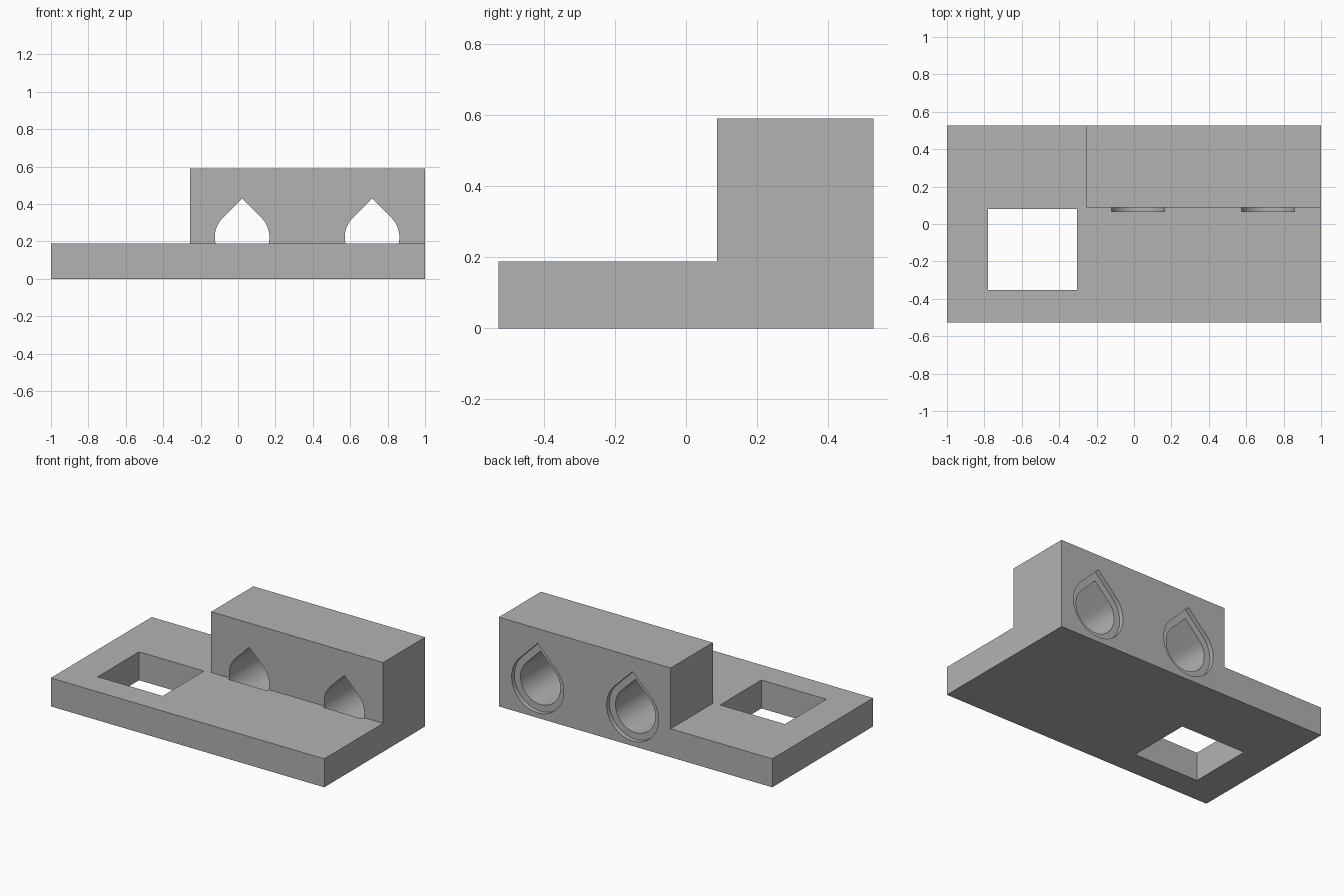
import bpy, bmesh, math

default = bpy.data.objects.get("Cube")
if default:
    bpy.data.objects.remove(default, do_unlink=True)

grey = bpy.data.materials.new("plain_grey")
grey.use_nodes = True
colour = (0.448, 0.448, 0.448, 1)
grey.diffuse_color = colour
grey.node_tree.nodes["Principled BSDF"].inputs["Base Color"].default_value = colour


def prism(name, outline, y0, y1):
    """Extrude an outline in the xz plane from y0 to y1."""
    bm = bmesh.new()
    face = bm.faces.new([bm.verts.new((x, y0, z)) for x, z in outline])
    ext = bmesh.ops.extrude_face_region(bm, geom=[face])
    moved = [v for v in ext["geom"] if isinstance(v, bmesh.types.BMVert)]
    bmesh.ops.translate(bm, verts=moved, vec=(0, y1 - y0, 0))
    bmesh.ops.recalc_face_normals(bm, faces=bm.faces)
    mesh = bpy.data.meshes.new(name)
    bm.to_mesh(mesh)
    bm.free()
    mesh.materials.append(grey)
    ob = bpy.data.objects.new(name, mesh)
    bpy.context.collection.objects.link(ob)
    return ob


def rect(x0, x1, z0, z1):
    return [(x0, z0), (x1, z0), (x1, z1), (x0, z1)]


def teardrop(cx, cz, r, steps=48):
    """Circle whose upper quarter is replaced by a right-angled point."""
    angles = [math.radians(135 + 270 * i / steps) for i in range(steps + 1)]
    arc = [(cx + r * math.cos(a), cz + r * math.sin(a)) for a in angles]
    return arc + [(cx, cz + r * math.sqrt(2))]


def combine(target, tool, operation):
    tool.hide_render = True
    mod = target.modifiers.new(operation.lower(), "BOOLEAN")
    mod.operation = operation
    mod.solver = "EXACT"
    mod.object = tool
    bpy.context.view_layer.objects.active = target
    bpy.ops.object.modifier_apply(modifier=mod.name)
    bpy.data.objects.remove(tool, do_unlink=True)


BACK, STEP, DECK = 0.527, 0.087, 0.188

# Stepped body: flat base plate with a raised block along the back
body = prism("bracket_body", [(-1, 0), (1, 0), (1, 0.59), (-0.257, 0.59),
                              (-0.257, DECK), (-1, DECK)], STEP, BACK)
combine(body, prism("front_plate", rect(-1, 1, 0, DECK), -BACK, STEP), "UNION")

# Square window through the plate
combine(body, prism("window_cutter", rect(-0.78, -0.305, -0.1, 0.3), -0.352, 0.08), "DIFFERENCE")

# Teardrop bores, each with a shallow wider recess at the back
for cx in (0.022, 0.717):
    combine(body, prism("bore_cutter", teardrop(cx, 0.223, 0.146), 0.068, 0.7), "DIFFERENCE")
    combine(body, prism("recess_cutter", teardrop(cx, 0.223, 0.19), BACK - 0.03, 0.7), "DIFFERENCE")

# Smooth bores, crisp corners
bpy.ops.object.select_all(action="DESELECT")
body.select_set(True)
bpy.context.view_layer.objects.active = body
bpy.ops.object.shade_smooth_by_angle(angle=math.radians(30))
